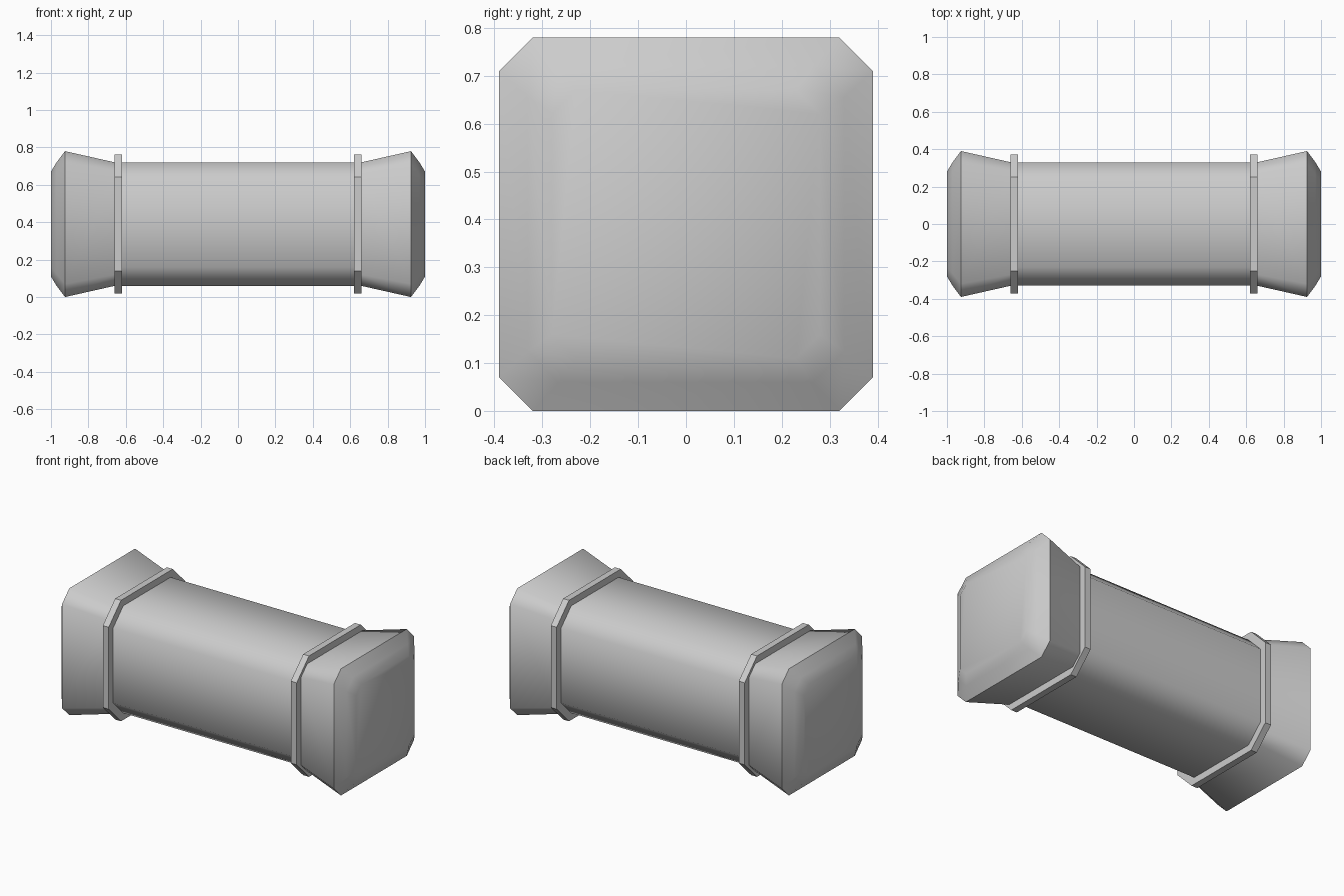
import bpy, bmesh, math

if "Cube" in bpy.data.objects:
    bpy.data.objects.remove(bpy.data.objects["Cube"])

CZ = 0.39  # height of the long axis


def octagon(h, c):
    # chamfered square: half size h, corner cut c
    k = h - c
    return [(h, -k), (h, k), (k, h), (-k, h), (-h, k), (-h, -k), (-k, -h), (k, -h)]


def loft(name, sections, smooth, side=1):
    # sections: (x, half size, corner cut), skinned along x and capped
    bm = bmesh.new()
    rings = [[bm.verts.new((side * x, y, CZ + z)) for y, z in octagon(h, c)]
             for x, h, c in sections]
    for a, b in zip(rings, rings[1:]):
        for i in range(8):
            j = (i + 1) % 8
            bm.faces.new((a[i], a[j], b[j], b[i]))
    bm.faces.new(rings[0])
    bm.faces.new(rings[-1])
    bmesh.ops.recalc_face_normals(bm, faces=bm.faces)
    me = bpy.data.meshes.new(name)
    bm.to_mesh(me)
    bm.free()
    ob = bpy.data.objects.new(name, me)
    bpy.context.collection.objects.link(ob)
    bpy.ops.object.select_all(action='DESELECT')
    ob.select_set(True)
    bpy.context.view_layer.objects.active = ob
    bpy.ops.object.shade_smooth_by_angle(angle=math.radians(smooth))
    return ob


# central container
loft("body", [(-0.66, 0.33, 0.1), (0.66, 0.33, 0.1)], 50)

for label, s in (("left", -1), ("right", 1)):
    # raised band
    loft(label + "_band", [(0.62, 0.372, 0.12), (0.66, 0.372, 0.12)], 30, s)
    # flared end cap with bevelled face
    loft(label + "_end_cap", [(0.65, 0.328, 0.06), (0.925, 0.39, 0.07),
                              (0.97, 0.33, 0.065), (1.0, 0.28, 0.05)], 50, s)
